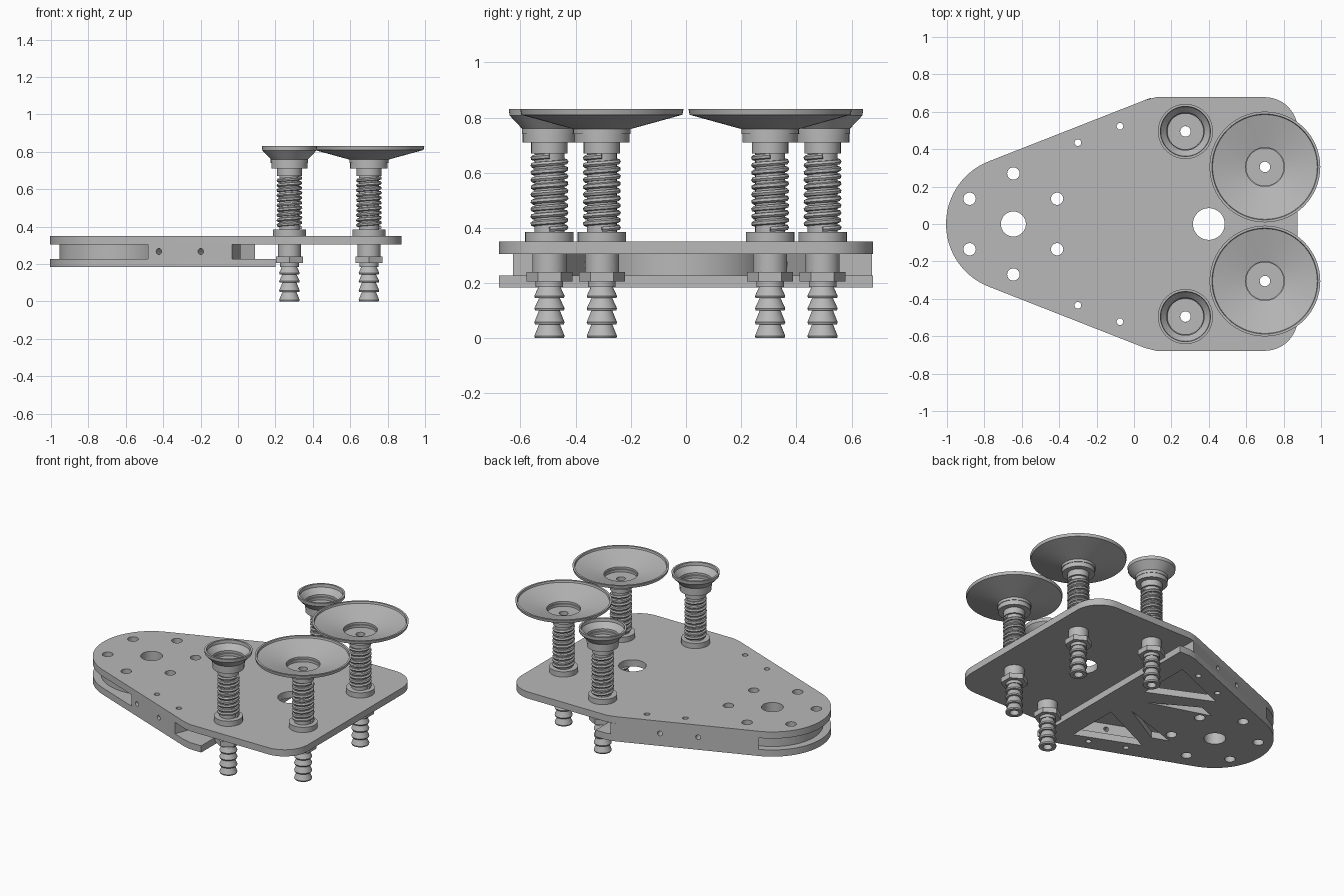
import bpy, bmesh
from math import sin, cos, pi, radians, hypot, atan2, asin, sqrt
from mathutils import Vector

cube = bpy.data.objects.get("Cube")
if cube:
    bpy.data.objects.remove(cube)

# One plain grey for everything
grey = bpy.data.materials.new("machined grey")
grey.use_nodes = True
COLOR = (0.48, 0.48, 0.48, 1)
grey.diffuse_color = COLOR
grey.node_tree.nodes["Principled BSDF"].inputs["Base Color"].default_value = COLOR


def activate(ob):
    bpy.ops.object.select_all(action='DESELECT')
    ob.select_set(True)
    bpy.context.view_layer.objects.active = ob


def finish(name, bm):
    bmesh.ops.remove_doubles(bm, verts=bm.verts, dist=1e-5)
    bmesh.ops.recalc_face_normals(bm, faces=bm.faces)
    me = bpy.data.meshes.new(name)
    bm.to_mesh(me)
    bm.free()
    me.materials.append(grey)
    ob = bpy.data.objects.new(name, me)
    bpy.context.collection.objects.link(ob)
    activate(ob)
    bpy.ops.object.shade_smooth_by_angle(angle=radians(30))
    return ob


def arc(cx, cy, r, a0, a1, n):
    return [(cx + r * cos(a0 + (a1 - a0) * i / n), cy + r * sin(a0 + (a1 - a0) * i / n))
            for i in range(n + 1)]


def circle(cx, cy, r, n=32):
    return arc(cx, cy, r, 0, 2 * pi, n)[:-1]


def slab(name, loops, z0, z1):
    """Flat slab: the first loop is the outline, the others are holes."""
    cu = bpy.data.curves.new(name, 'CURVE')
    cu.dimensions, cu.fill_mode, cu.extrude = '2D', 'BOTH', (z1 - z0) / 2
    for loop in loops:
        sp = cu.splines.new('POLY')
        sp.points.add(len(loop) - 1)
        for p, (x, y) in zip(sp.points, loop):
            p.co = (x, y, 0, 1)
        sp.use_cyclic_u = True
    tmp = bpy.data.objects.new(name + "_outline", cu)
    bpy.context.collection.objects.link(tmp)
    deps = bpy.context.evaluated_depsgraph_get()
    bm = bmesh.new()
    bm.from_mesh(tmp.evaluated_get(deps).to_mesh())
    bmesh.ops.translate(bm, verts=bm.verts, vec=(0, 0, (z0 + z1) / 2))
    bpy.data.objects.remove(tmp)
    return finish(name, bm)


def lathe(name, profile, x, y, n=48):
    """Closed (radius, z) profile turned around a vertical axis."""
    bm = bmesh.new()
    rings = [[bm.verts.new((x + r * cos(2 * pi * i / n), y + r * sin(2 * pi * i / n), z))
              for i in range(n)] for r, z in profile]
    for a, b in zip(rings, rings[1:] + rings[:1]):
        for i in range(n):
            j = (i + 1) % n
            bm.faces.new((a[i], a[j], b[j], b[i]))
    return finish(name, bm)


# Shared layout: round nose, tapered sides, wide straight end
NOSE, R = -0.645, 0.36
BEND = (0.09, 0.675)
reach = hypot(BEND[0] - NOSE, BEND[1])
slope = atan2(BEND[1], BEND[0] - NOSE) - asin(R / reach)
taper = sqrt(reach ** 2 - R ** 2)


def edge(t, d=0.0, side=1):
    """Point t along the tapered edge and d inward from it."""
    return (NOSE + cos(slope) * t - sin(slope) * (R - d),
            side * (sin(slope) * t + cos(slope) * (R - d)))


def outline(end):
    half = [edge(taper - 0.03), (0.12, 0.678)] + end
    nose = arc(NOSE, 0, R, slope + pi / 2, 1.5 * pi - slope, 40)
    return nose + [(x, -y) for x, y in half] + half[::-1]


SIDES = (1, -1)
nose_holes = [circle(NOSE, 0, 0.067)] + [
    circle(NOSE + 0.27 * cos(a), 0.27 * sin(a), 0.033, 24)
    for a in (pi / 6 + k * pi / 3 for k in range(6))]
screws = {s: [circle(x, s * y, 0.018, 16) for x, y in ((-0.3, 0.435), (-0.075, 0.523))]
          for s in SIDES}
all_holes = nose_holes + screws[1] + screws[-1]
stations = [(x, s * y, big) for s in SIDES for x, y, big in ((0.275, 0.495, False), (0.7, 0.305, True))]

# Plates
top_end = arc(0.7, 0.503, 0.175, pi / 2, 0, 12)
slab("top_plate", [outline(top_end)] + all_holes + [circle(0.4, 0, 0.085)]
     + [circle(x, y, 0.045) for x, y, b in stations], 0.305, 0.35)

triangles = [((0.05, 0.16), (0.05, 0.52), (-0.36, 0.35)),
             ((-0.04, 0.07), (-0.45, 0.20), (-0.34, 0.24))]
windows = [[(x, s * y) for x, y in tri] for tri in triangles for s in SIDES]
slab("bottom_plate", [outline([(0.2, 0.678)])] + all_holes + windows, 0.183, 0.228)

# Spacers between the plates
slab("nose_spacer", [circle(NOSE, 0, 0.31, 64)] + nose_holes, 0.228, 0.305)
rails = {1: ((0, 0), (taper, 0), (taper - 0.047, 0.12), (0.2, 0.12)),
         -1: ((0.318, 0), (0.8, 0), (0.8, 0.12), (0.318, 0.12))}
for s, name in ((1, "back_rail"), (-1, "front_rail")):
    rail = slab(name, [[edge(t, d, s) for t, d in rails[s]]] + screws[s], 0.228, 0.305)
    for t in (0.38, 0.62):
        # Cross-drilled bolt hole
        x, y = edge(t, 0.06, s)
        bpy.ops.mesh.primitive_cylinder_add(vertices=16, radius=0.016, depth=0.3, location=(x, y, 0.267))
        drill = bpy.context.object
        normal = Vector((-sin(slope), s * cos(slope), 0))
        drill.rotation_mode = 'QUATERNION'
        drill.rotation_quaternion = normal.to_track_quat('Z', 'Y')
        drill.hide_render = True
        mod = rail.modifiers.new("drill", 'BOOLEAN')
        mod.operation, mod.object, mod.solver = 'DIFFERENCE', drill, 'EXACT'
        activate(rail)
        bpy.ops.object.modifier_apply(modifier=mod.name)
        bpy.data.objects.remove(drill)

# Suction stations
BORE = 0.028
barbs = [(BORE, 0)]
for low, high in ((0.0, 0.05), (0.05, 0.1), (0.1, 0.145), (0.145, 0.19)):
    barbs += [(0.052, low), (0.055, low + 0.008), (0.038, high)]
stem = barbs + [(0.05, 0.185), (0.05, 0.21), (0.062, 0.21), (0.062, 0.35), (0.088, 0.35),
                (0.088, 0.385), (0.054, 0.385), (0.054, 0.67), (0.066, 0.67), (0.066, 0.715),
                (BORE, 0.715)]
small_cup = [(BORE, 0.71), (0.097, 0.71), (0.097, 0.757), (0.145, 0.808), (0.147, 0.83),
             (0.134, 0.83), (0.132, 0.81), (0.1, 0.775), (0.1, 0.74), (BORE, 0.74)]
big_cup = [(BORE, 0.71), (0.1, 0.71), (0.1, 0.757), (0.292, 0.81), (0.296, 0.83),
           (0.283, 0.83), (0.28, 0.818), (0.104, 0.772), (0.104, 0.74), (BORE, 0.74)]


def spring(name, x, y, turns=10, steps=24):
    cu = bpy.data.curves.new(name, 'CURVE')
    cu.dimensions, cu.bevel_depth, cu.bevel_resolution = '3D', 0.010, 1
    cu.use_fill_caps = True
    sp = cu.splines.new('POLY')
    total = turns * steps
    sp.points.add(total)
    for i, p in enumerate(sp.points):
        a = 2 * pi * i / steps
        p.co = (x + 0.059 * cos(a), y + 0.059 * sin(a), 0.395 + 0.265 * i / total, 1)
    cu.materials.append(grey)
    ob = bpy.data.objects.new(name, cu)
    bpy.context.collection.objects.link(ob)
    activate(ob)
    bpy.ops.object.convert(target='MESH')
    bpy.ops.object.shade_smooth_by_angle(angle=radians(50))


for x, y, big in stations:
    tag = ("large" if big else "small") + ("_back" if y > 0 else "_front")
    lathe(tag + "_stem", stem, x, y, 32)
    spring(tag + "_spring", x, y)
    lathe(tag + "_suction_cup", big_cup if big else small_cup, x, y, 64)
    # Hex nut with corners pointing front and back
    hexagon = [(x + 0.083 * sin(k * pi / 3), y + 0.083 * cos(k * pi / 3)) for k in range(6)]
    slab(tag + "_nut", [hexagon, circle(x, y, 0.045)], 0.205, 0.24)
